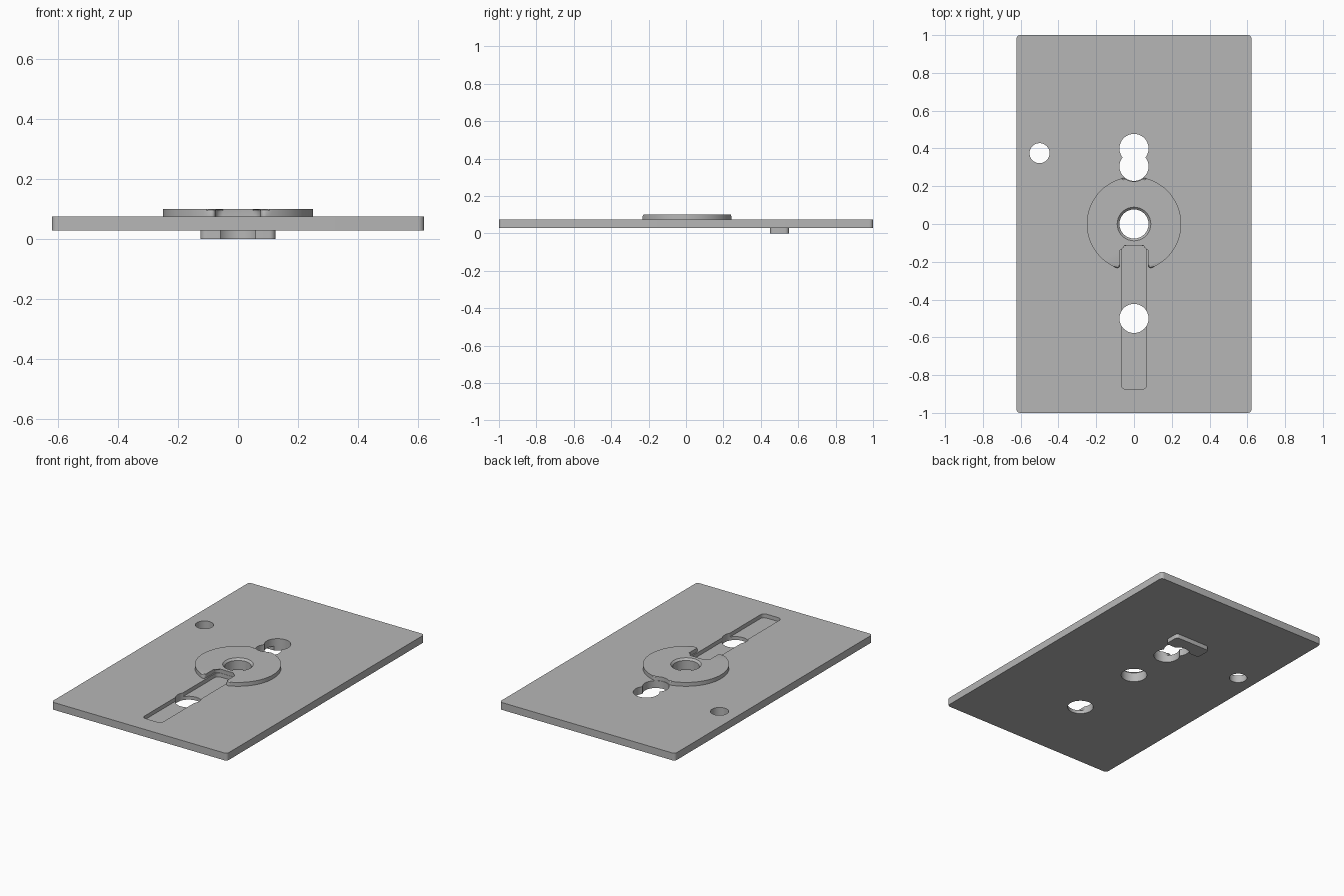
import bpy, bmesh
from math import cos, sin, pi, sqrt, radians, asin

cube = bpy.data.objects.get("Cube")
if cube:
    bpy.data.objects.remove(cube, do_unlink=True)

metal = bpy.data.materials.new("grey metal")
metal.use_nodes = True
colour = (0.47, 0.47, 0.47, 1)
metal.diffuse_color = colour
metal.node_tree.nodes["Principled BSDF"].inputs["Base Color"].default_value = colour


def arc(cx, cy, r, a0, a1, n):
    return [(cx + r * cos(a0 + (a1 - a0) * i / n), cy + r * sin(a0 + (a1 - a0) * i / n))
            for i in range(n + 1)]


def circle(cx, cy, r):
    return arc(cx, cy, r, 0, 2 * pi, 64)[:-1]


def rounded_rect(x, y0, y1, r):
    pts = []
    corners = [(x - r, y1 - r), (r - x, y1 - r), (r - x, y0 + r), (x - r, y0 + r)]
    for k, (cx, cy) in enumerate(corners):
        pts += arc(cx, cy, r, k * pi / 2, (k + 1) * pi / 2, 6)
    return pts


def prism(name, outline, z0, z1, top_scale=1, chamfer=0):
    """Upright solid over an outline, with an optional taper or rounded top rim."""
    bm = bmesh.new()
    low = [bm.verts.new((x, y, z0)) for x, y in outline]
    high = [bm.verts.new((x * top_scale, y * top_scale, z1)) for x, y in outline]
    n = len(outline)
    bm.faces.new(low[::-1])
    top = bm.faces.new(high)
    for i in range(n):
        j = (i + 1) % n
        bm.faces.new((low[i], low[j], high[j], high[i]))
    if chamfer:
        bmesh.ops.bevel(bm, geom=list(top.edges), offset=chamfer, segments=2,
                        profile=0.5, affect='EDGES')
    mesh = bpy.data.meshes.new(name)
    bm.to_mesh(mesh)
    bm.free()
    mesh.materials.append(metal)
    ob = bpy.data.objects.new(name, mesh)
    bpy.context.collection.objects.link(ob)
    return ob


def activate(ob):
    bpy.ops.object.select_all(action='DESELECT')
    ob.select_set(True)
    bpy.context.view_layer.objects.active = ob


def cut(ob, *cutters):
    activate(ob)
    for cutter in cutters:
        mod = ob.modifiers.new("cut", 'BOOLEAN')
        mod.operation = 'DIFFERENCE'
        mod.solver = 'EXACT'
        mod.object = cutter
        bpy.ops.object.modifier_apply(modifier=mod.name)


# Flat plate, raised ring and locating foot
BOTTOM, TOP = 0.028, 0.075
HOLE = 0.077
plate = prism("base_plate", rounded_rect(0.622, -1, 1, 0.02), BOTTOM, TOP)
foot = prism("locating_foot", rounded_rect(0.125, 0.45, 0.55, 0.02), 0, BOTTOM)

# Ring outline: disc dented by the keyhole and notched by the slot
R, SLOT = 0.25, 0.075
gap = asin(0.095 / R)
outline = []
for x, y in arc(0, 0, R, -pi / 2 + gap, 3 * pi / 2 - gap, 120):
    if y > 0 and abs(x) < 0.08:
        y = min(y, 0.305 - sqrt(0.08 ** 2 - x * x))
    outline.append((x, y))


def lip(side):
    """Rounded lip from the rim into the notch."""
    x0, y0 = 0.095, -R * cos(gap)
    pts = []
    for i in range(1, 9):
        t = i / 8
        x = (1 - t) ** 2 * x0 + (1 - (1 - t) ** 2) * SLOT
        y = (1 - t) ** 2 * y0 + 2 * t * (1 - t) * (y0 - 0.006) + t * t * (y0 + 0.02)
        pts.append((side * x, y))
    return pts


outline += lip(-1)
outline += arc(0.025 - SLOT, -0.138, 0.025, pi, pi / 2, 6)
outline += arc(SLOT - 0.025, -0.138, 0.025, pi / 2, 0, 6)
outline += lip(1)[::-1]
ring = prism("raised_ring", outline, TOP, 0.1, chamfer=0.01)

# Cutters
centre = prism("centre_cutter", circle(0, 0, HOLE), -0.1, 0.2)
sink = prism("countersink_cutter", circle(0, 0, HOLE), 0.088, 0.112, top_scale=1.31)
key_far = prism("keyhole_far_cutter", circle(0, 0.4, HOLE), -0.1, 0.2)
key_near = prism("keyhole_near_cutter", circle(0, 0.305, HOLE), -0.1, 0.2)
slot_hole = prism("slot_hole_cutter", circle(0, -0.5, HOLE), -0.1, 0.2)
side_hole = prism("side_hole_cutter", circle(-0.5, 0.375, 0.053), -0.1, 0.2)
slot = prism("slot_cutter", rounded_rect(0.067, -0.875, -0.115, 0.025), 0.05, 0.2)

cut(plate, slot, centre, key_far, key_near, slot_hole, side_hole)
cut(ring, centre, sink)
cut(foot, key_far)

for cutter in (centre, sink, key_far, key_near, slot_hole, side_hole, slot):
    bpy.data.objects.remove(cutter, do_unlink=True)

for ob in (plate, ring, foot):
    activate(ob)
    bpy.ops.object.shade_smooth_by_angle(angle=radians(30))
